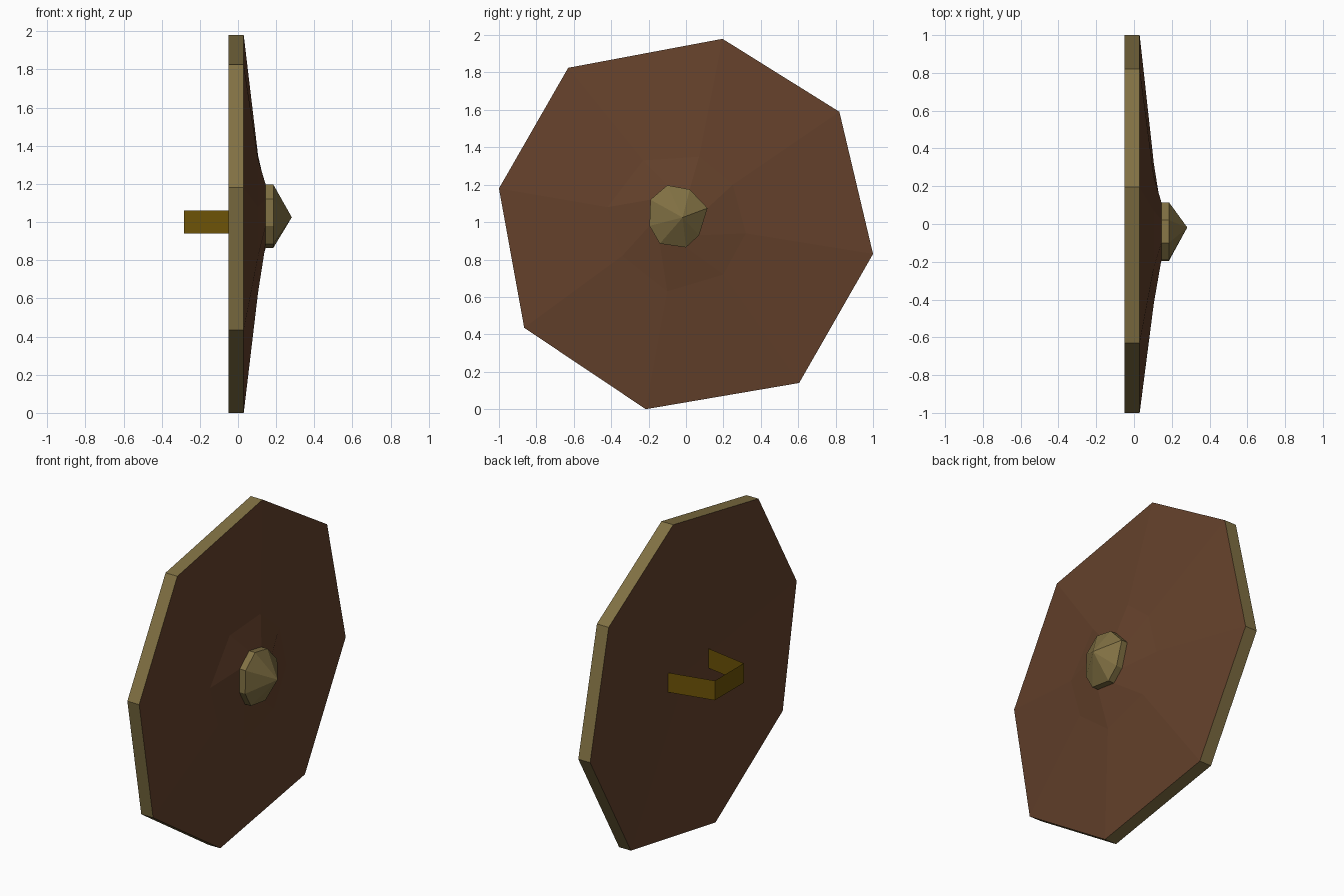
import bpy, bmesh

cube = bpy.data.objects.get("Cube")
if cube:
    bpy.data.objects.remove(cube, do_unlink=True)


def material(name, r, g, b):
    mat = bpy.data.materials.new(name)
    mat.use_nodes = True
    col = [(c / 255) ** 2.2 for c in (r, g, b)] + [1]
    mat.diffuse_color = col
    mat.node_tree.nodes["Principled BSDF"].inputs["Base Color"].default_value = col
    return mat


wood = material("brown_wood", 100, 67, 47)
metal = material("dull_tan_metal", 128, 112, 69)
leather = material("golden_leather", 108, 83, 15)


def finish(name, bm, mats):
    mesh = bpy.data.meshes.new(name)
    bm.to_mesh(mesh)
    bm.free()
    for m in mats:
        mesh.materials.append(m)
    obj = bpy.data.objects.new(name, mesh)
    bpy.context.collection.objects.link(obj)
    return obj


def fan(bm, ring, tip):
    """Close a ring with triangles meeting at a point."""
    apex = bm.verts.new(tip)
    for i in range(len(ring)):
        bm.faces.new((ring[i], ring[(i + 1) % len(ring)], apex))


def lofted(name, sections, mats, back_tip=None, front_tip=None, band_material=0):
    """Join (x, outline) sections into a closed faceted solid, with flat or fanned ends."""
    bm = bmesh.new()
    rings = [[bm.verts.new((x, y, z)) for y, z in outline] for x, outline in sections]
    for level, (a, b) in enumerate(zip(rings, rings[1:])):
        for i in range(len(a)):
            j = (i + 1) % len(a)
            face = bm.faces.new((a[i], a[j], b[j], b[i]))
            if level == 0:
                face.material_index = band_material
    for ring, tip in ((rings[0], back_tip), (rings[-1], front_tip)):
        if tip:
            fan(bm, ring, tip)
        else:
            bm.faces.new(ring)
    bmesh.ops.recalc_face_normals(bm, faces=bm.faces)
    return finish(name, bm, mats)


# Uneven eight-sided outlines (y, z): rim, shoulder and boss
rim = [(.195, 1.98), (.82, 1.59), (1, .83), (.605, .14),
       (-.215, 0), (-.865, .435), (-1, 1.18), (-.63, 1.825)]
shoulder = [(.07, 1.35), (.25, 1.2), (.32, .94), (.2, .72),
            (-.1, .63), (-.34, .82), (-.42, 1.08), (-.23, 1.33)]
boss = [(.02, 1.175), (.115, 1.075), (.07, .93), (0, .865),
        (-.14, .885), (-.195, .98), (-.19, 1.12), (-.1, 1.197)]

# Wooden shield body, slightly dished at the back, with a metal edge band
lofted("shield_body", [(-.05, rim), (.03, rim), (.105, shoulder), (.145, boss)],
       [wood, metal], back_tip=(0, 0, .99), band_material=1)

# Pointed metal boss
lofted("center_boss", [(.145, boss), (.185, boss)], [metal], front_tip=(.282, -.018, 1.025))

# Thin strap handle reaching into the dished back
bm = bmesh.new()
path = [(-.01, .187), (-.283, .125), (-.283, -.155), (-.01, -.202)]
posts = [[bm.verts.new((x, y, z)) for z in (.94, 1.06)] for x, y in path]
for a, b in zip(posts, posts[1:]):
    bm.faces.new((a[0], b[0], b[1], a[1]))
bmesh.ops.recalc_face_normals(bm, faces=bm.faces)
finish("strap_handle", bm, [leather])
